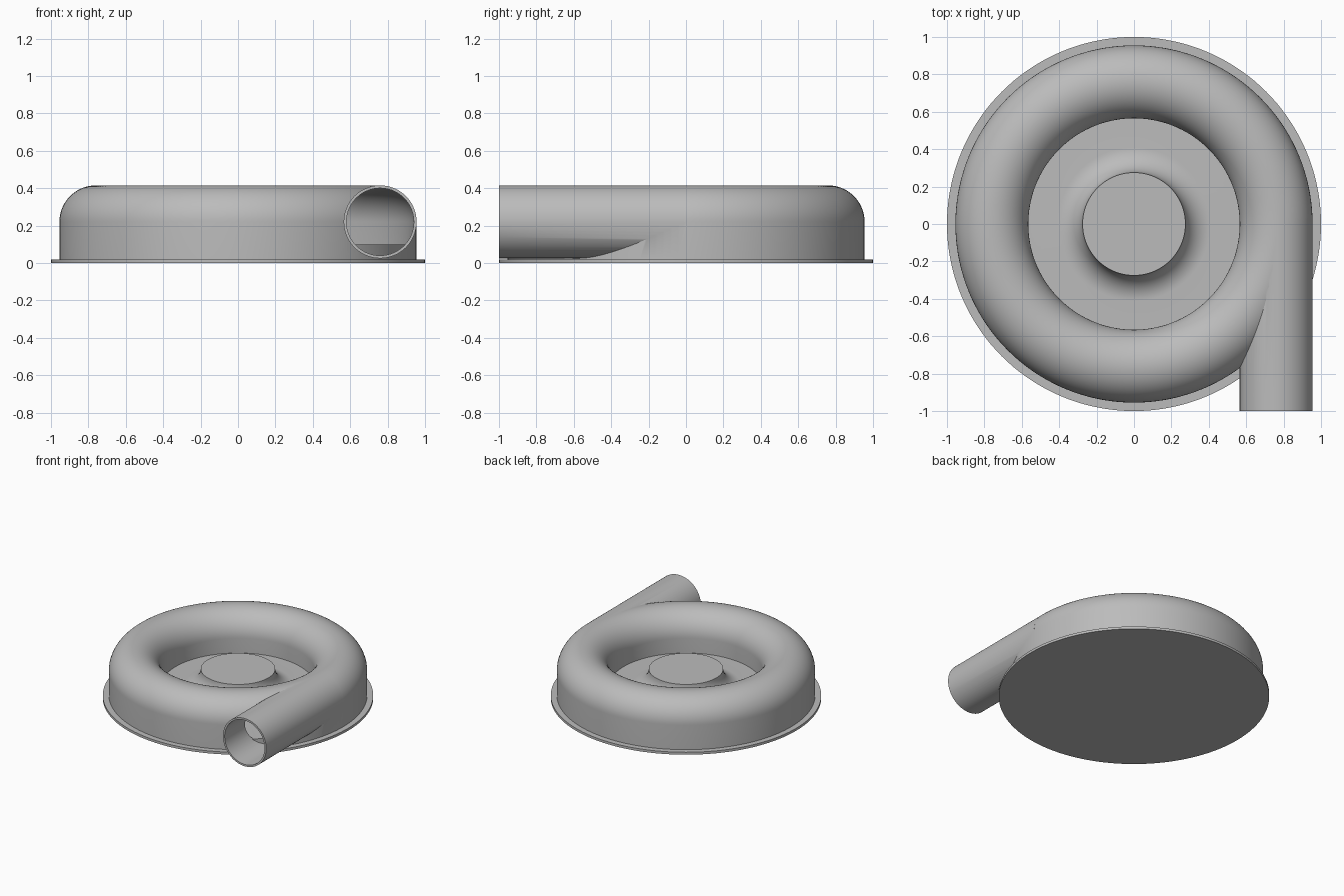
import bpy, bmesh, math

cube = bpy.data.objects.get("Cube")
if cube:
    bpy.data.objects.remove(cube, do_unlink=True)

SEG = 144
RING_R, AXIS_Z = 0.76, 0.22      # centre line of the spiral tube
OUTER, INNER = 0.195, 0.18       # tube radii
FLOOR = 0.10

grey = bpy.data.materials.new("cast_grey")
grey.use_nodes = True
colour = (0.5, 0.5, 0.5, 1)
grey.diffuse_color = colour
grey.node_tree.nodes["Principled BSDF"].inputs["Base Color"].default_value = colour


def arc(cx, cz, r, a0, a1, n):
    """Points of an arc, angles in degrees."""
    angles = [math.radians(a0 + (a1 - a0) * i / n) for i in range(n + 1)]
    return [(cx + r * math.cos(a), cz + r * math.sin(a)) for a in angles]


def finish(name, bm):
    bmesh.ops.remove_doubles(bm, verts=bm.verts, dist=1e-5)
    bmesh.ops.recalc_face_normals(bm, faces=bm.faces)
    mesh = bpy.data.meshes.new(name)
    bm.to_mesh(mesh)
    bm.free()
    mesh.materials.append(grey)
    obj = bpy.data.objects.new(name, mesh)
    bpy.context.collection.objects.link(obj)
    return obj


def lathe(name, profile, closed=False):
    """Turn a radius/height profile around the z axis."""
    bm = bmesh.new()
    verts = [bm.verts.new((r, 0, z)) for r, z in profile]
    pairs = list(zip(verts, verts[1:]))
    if closed:
        pairs.append((verts[-1], verts[0]))
    edges = [bm.edges.new(p) for p in pairs]
    bmesh.ops.spin(bm, geom=verts + edges, axis=(0, 0, 1), cent=(0, 0, 0),
                   angle=math.tau, steps=SEG, use_duplicate=False)
    return finish(name, bm)


def tube(name, radius, y0, y1):
    """Solid cylinder along y on the outlet axis."""
    bm = bmesh.new()
    ring = [bm.verts.new((x, y0, z))
            for x, z in arc(RING_R, AXIS_Z, radius, 0, 360, 72)[:-1]]
    face = bm.faces.new(ring)
    new = bmesh.ops.extrude_face_region(bm, geom=[face])["geom"]
    moved = [v for v in new if isinstance(v, bmesh.types.BMVert)]
    bmesh.ops.translate(bm, verts=moved, vec=(0, y1 - y0, 0))
    return finish(name, bm)


# Casing with mounting flange, spiral ring, inner floor and flared hub
casing = lathe("volute_casing",
               [(0, 0), (1, 0), (1, 0.02), (RING_R + OUTER, 0.02)]
               + arc(RING_R, AXIS_Z, OUTER, 0, 180, 36)
               + [(RING_R - OUTER, FLOOR)]
               + arc(0.41, 0.235, 0.135, 270, 180, 14)
               + [(0, 0.235)])

# Outlet pipe, its bore, the ring cavity and the raised floor in the cavity
outlet = tube("outlet_pipe", OUTER, -1.0, -0.01)
bore = tube("outlet_bore", INNER, -1.1, -0.012)
cavity = lathe("ring_cavity",
               [(RING_R + INNER, FLOOR)]
               + arc(RING_R, AXIS_Z, INNER, 0, 180, 36)
               + [(RING_R - INNER, FLOOR)], closed=True)
ledge = lathe("cavity_floor", [(0.572, 0.01), (0.947, 0.01),
                               (0.947, FLOOR), (0.572, FLOOR)], closed=True)

bpy.context.view_layer.objects.active = casing
casing.select_set(True)
for part, operation in ((outlet, 'UNION'), (cavity, 'DIFFERENCE'),
                        (bore, 'DIFFERENCE'), (ledge, 'UNION')):
    mod = casing.modifiers.new(part.name, 'BOOLEAN')
    mod.operation = operation
    mod.solver = 'EXACT'
    mod.object = part
    bpy.ops.object.modifier_apply(modifier=mod.name)
    bpy.data.objects.remove(part, do_unlink=True)

bpy.ops.object.shade_smooth_by_angle(angle=math.radians(30))
